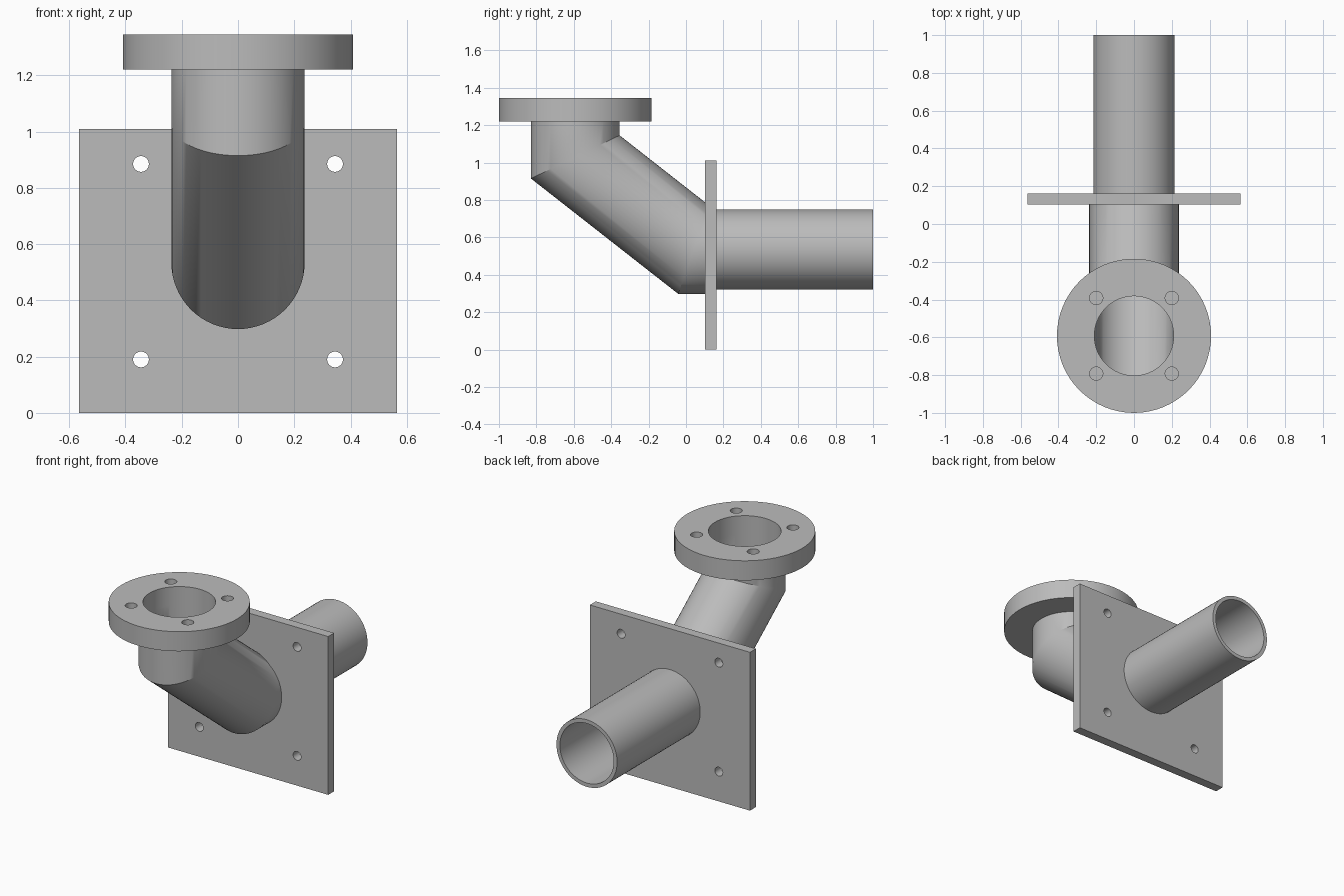
import bpy
import bmesh
import math
from mathutils import Vector, Matrix

cube = bpy.data.objects.get("Cube")
if cube:
    bpy.data.objects.remove(cube, do_unlink=True)

SEGMENTS = 64
AXIS_Z = 0.535      # height of the straight pipe
INLET_Y = -0.592    # depth of the upright flange axis

steel = bpy.data.materials.new("grey steel")
steel.use_nodes = True
GREY = (0.5, 0.5, 0.5, 1)
steel.diffuse_color = GREY
steel.node_tree.nodes["Principled BSDF"].inputs["Base Color"].default_value = GREY


def add_object(name, bm):
    bmesh.ops.recalc_face_normals(bm, faces=bm.faces)
    mesh = bpy.data.meshes.new(name)
    bm.to_mesh(mesh)
    bm.free()
    mesh.materials.append(steel)
    obj = bpy.data.objects.new(name, mesh)
    bpy.context.collection.objects.link(obj)
    return obj


def select_only(obj):
    bpy.ops.object.select_all(action='DESELECT')
    obj.select_set(True)
    bpy.context.view_layer.objects.active = obj


def smooth(obj):
    select_only(obj)
    bpy.ops.object.shade_smooth_by_angle(angle=math.radians(30))


def cylinder(name, radius, depth, centre, along_y=False):
    bm = bmesh.new()
    turn = Matrix.Rotation(math.pi / 2 if along_y else 0, 4, 'X')
    bmesh.ops.create_cone(bm, cap_ends=True, segments=SEGMENTS, radius1=radius,
                          radius2=radius, depth=depth,
                          matrix=Matrix.Translation(centre) @ turn)
    return add_object(name, bm)


def cut(obj, cutters):
    for cutter in cutters:
        cutter.hide_render = True
        mod = obj.modifiers.new("hole", 'BOOLEAN')
        mod.operation = 'DIFFERENCE'
        mod.solver = 'EXACT'
        mod.object = cutter
        select_only(obj)
        bpy.ops.object.modifier_apply(modifier=mod.name)
        bpy.data.objects.remove(cutter, do_unlink=True)
    smooth(obj)


def mitred_tube(name, path, outer, inner):
    """Hollow tube along (y, z) points with sharp mitred bends."""
    points = [Vector((0, y, z)) for y, z in path]
    steps = [(b - a).normalized() for a, b in zip(points, points[1:])]
    bm = bmesh.new()

    def ring(i, radius):
        before, after = steps[max(i - 1, 0)], steps[min(i, len(steps) - 1)]
        tangent = (before + after).normalized()
        across = tangent.cross(Vector((1, 0, 0))) / tangent.dot(after)
        turns = [math.tau * k / SEGMENTS for k in range(SEGMENTS)]
        return [bm.verts.new(points[i] + radius * (Vector((math.cos(t), 0, 0))
                             + across * math.sin(t))) for t in turns]

    count = len(points)
    rings = [ring(i, outer) for i in range(count)]
    rings += [ring(i, inner) for i in reversed(range(count))]
    for a, b in zip(rings, rings[1:] + rings[:1]):
        for k in range(SEGMENTS):
            n = (k + 1) % SEGMENTS
            bm.faces.new((a[k], a[n], b[n], b[k]))
    obj = add_object(name, bm)
    smooth(obj)
    return obj


# Pipes: two-bend elbow in front of the plate, straight pipe behind it
mitred_tube("elbow_pipe", [(INLET_Y, 1.23), (INLET_Y, 1.03), (0.04, AXIS_Z),
                           (0.13, AXIS_Z)], 0.237, 0.21)
mitred_tube("straight_pipe", [(0.16, AXIS_Z), (1, AXIS_Z)], 0.214, 0.19)

# Square mounting plate with a bore and four bolt holes
bm = bmesh.new()
bmesh.ops.create_cube(bm, size=1, matrix=Matrix.Translation((0, 0.132, 0.505))
                      @ Matrix.Diagonal((1.13, 0.06, 1.01, 1)))
plate = add_object("mounting_plate", bm)
cutters = [cylinder("bore_cutter", 0.19, 0.3, (0, 0.132, AXIS_Z), True)]
for x in (-0.345, 0.345):
    for z in (0.19, 0.885):
        cutters.append(cylinder("bolt_cutter", 0.028, 0.3, (x, 0.132, z), True))
cut(plate, cutters)

# Round flange with a through bore and four blind bolt holes
flange = cylinder("round_flange", 0.408, 0.125, (0, INLET_Y, 1.2825))
cutters = [cylinder("bore_cutter", 0.21, 0.4, (0, INLET_Y, 1.28))]
for x in (-0.2, 0.2):
    for y in (-0.2, 0.2):
        cutters.append(cylinder("bolt_cutter", 0.035, 0.2, (x, INLET_Y + y, 1.36)))
cut(flange, cutters)
